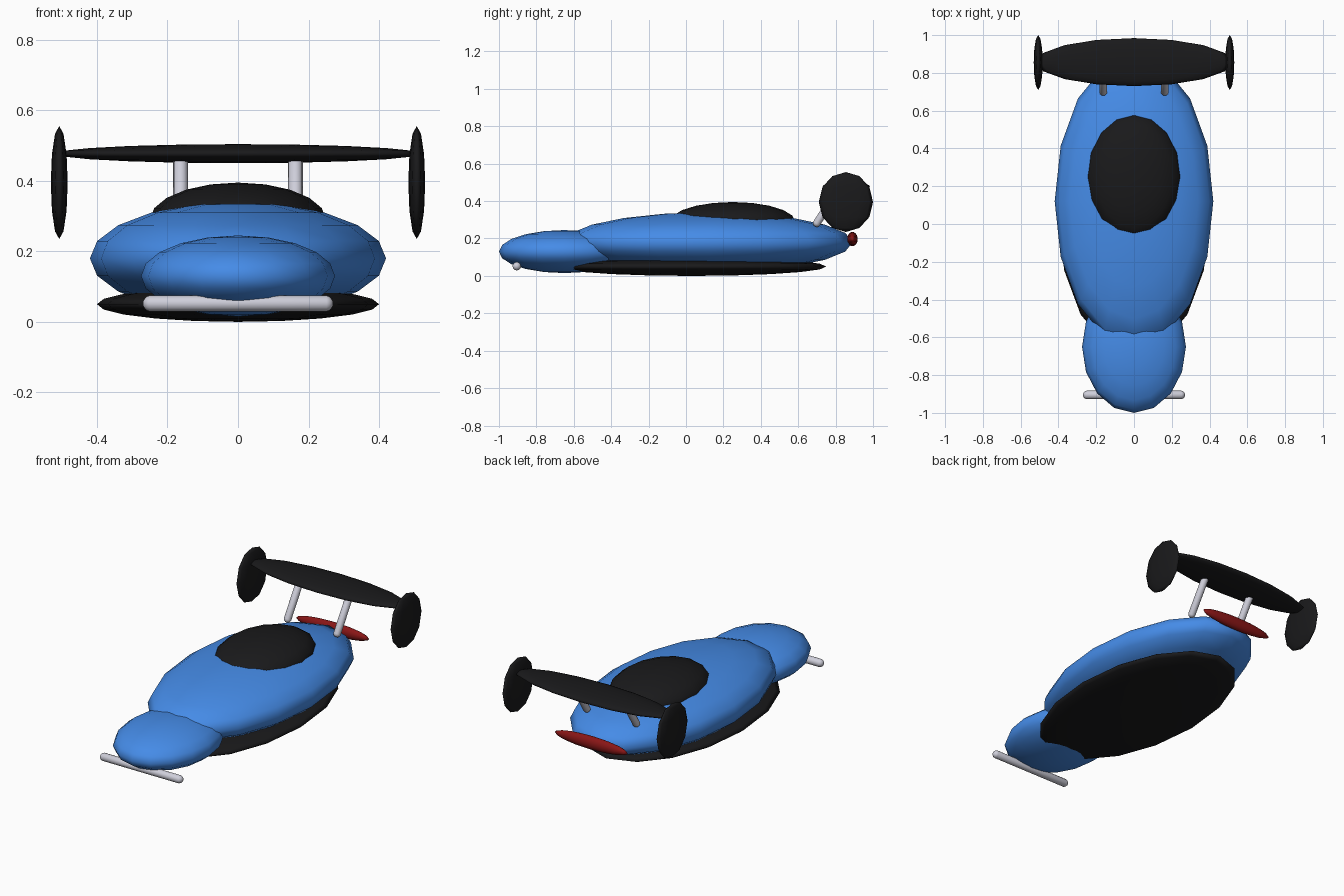
import bpy, bmesh
from mathutils import Vector, Matrix

if "Cube" in bpy.data.objects:
    bpy.data.objects.remove(bpy.data.objects["Cube"])


def material(name, rgb):
    m = bpy.data.materials.new(name)
    m.diffuse_color = (*rgb, 1)
    m.use_nodes = True
    m.node_tree.nodes["Principled BSDF"].inputs["Base Color"].default_value = m.diffuse_color
    return m


BLUE = material("blue paint", (0.06, 0.26, 0.80))
BLACK = material("black trim", (0.01, 0.01, 0.011))
RED = material("red lens", (0.25, 0.008, 0.008))
SILVER = material("silver metal", (0.62, 0.62, 0.70))


def finish(bm, name, mat):
    for f in bm.faces:
        f.smooth = True
    mesh = bpy.data.meshes.new(name)
    bm.to_mesh(mesh)
    bm.free()
    mesh.materials.append(mat)
    ob = bpy.data.objects.new(name, mesh)
    bpy.context.collection.objects.link(ob)
    return ob


def ellipsoid(name, centre, radii, mat, segments=16, rings=10):
    bm = bmesh.new()
    bmesh.ops.create_uvsphere(bm, u_segments=segments, v_segments=rings, radius=1)
    bm.transform(Matrix.Translation(centre) @ Matrix.Diagonal((*radii, 1)))
    return finish(bm, name, mat)


def capsule(name, a, b, radius, mat):
    """Round-ended rod between two points (centres of the end caps)."""
    a, b = Vector(a), Vector(b)
    half = (b - a).length / 2
    bm = bmesh.new()
    bmesh.ops.create_uvsphere(bm, u_segments=12, v_segments=9, radius=radius)
    for v in bm.verts:
        v.co.z += half if v.co.z > 0 else -half
    rot = (b - a).to_track_quat('Z', 'Y').to_matrix().to_4x4()
    bm.transform(Matrix.Translation((a + b) / 2) @ rot)
    return finish(bm, name, mat)


# Body shells
ellipsoid("main_body", (0, 0.12, 0.18), (0.42, 0.77, 0.16), BLUE)
ellipsoid("nose", (0, -0.65, 0.13), (0.275, 0.35, 0.115), BLUE)
ellipsoid("underside", (0, 0.03, 0.05), (0.40, 0.72, 0.05), BLACK)
ellipsoid("canopy", (0, 0.25, 0.29), (0.25, 0.335, 0.105), BLACK)

# Front bumper bar and tail light
capsule("front_bar", (-0.247, -0.905, 0.052), (0.247, -0.905, 0.052), 0.023, SILVER)
ellipsoid("tail_light", (0, 0.89, 0.197), (0.24, 0.028, 0.038), RED)

# Rear wing with struts and end plates
ellipsoid("rear_wing", (0, 0.857, 0.477), (0.52, 0.127, 0.027), BLACK)
for side, s in (("left", -1), ("right", 1)):
    capsule(side + "_wing_strut", (s * 0.163, 0.70, 0.283),
            (s * 0.163, 0.82, 0.47), 0.021, SILVER)
    ellipsoid(side + "_end_plate", (s * 0.507, 0.855, 0.395),
              (0.024, 0.145, 0.16), BLACK, 12, 6)
